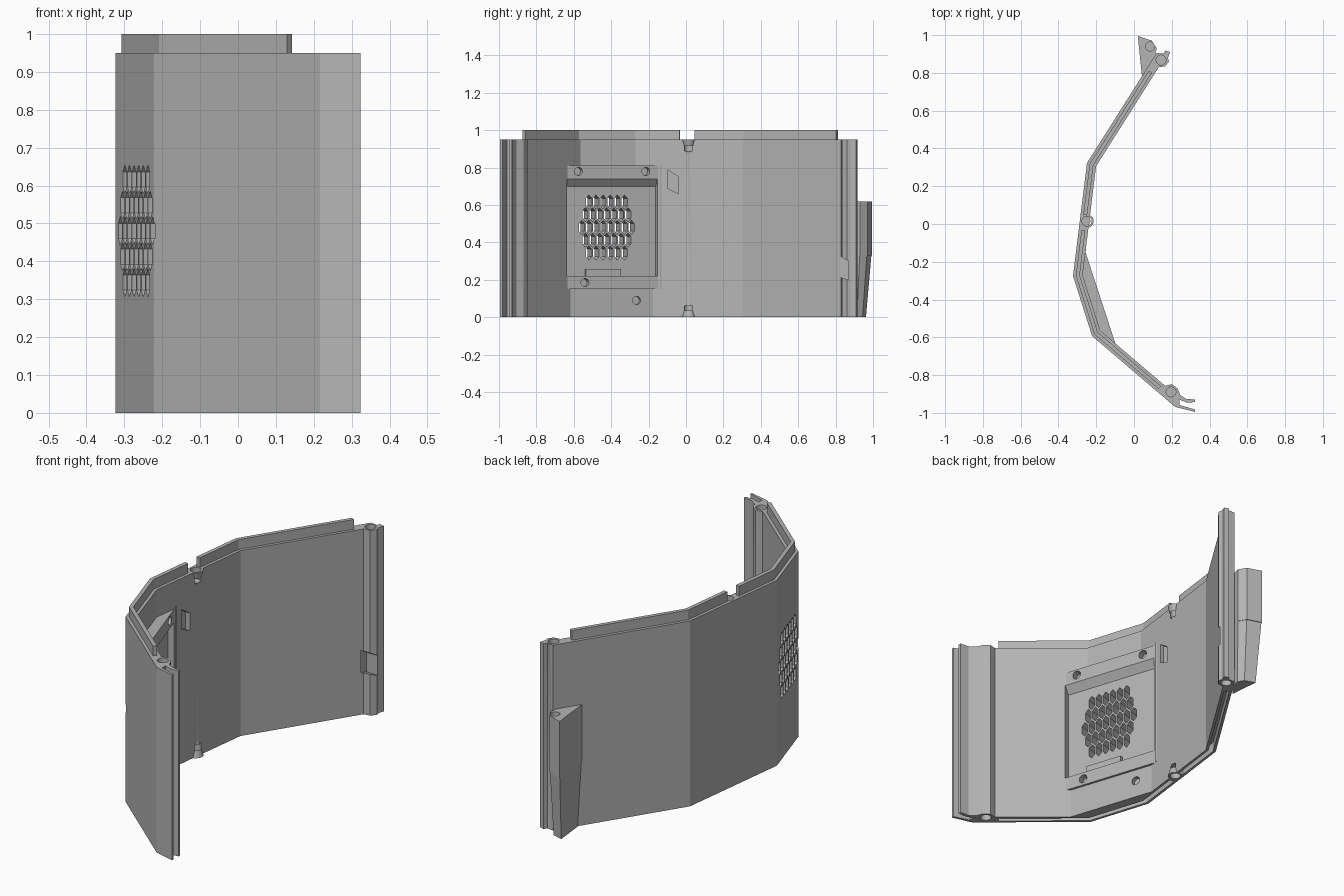
import bpy, bmesh, math
from mathutils import Matrix, Vector

cube = bpy.data.objects.get("Cube")
if cube:
    bpy.data.objects.remove(cube, do_unlink=True)

grey = bpy.data.materials.new("warm_grey")
grey.use_nodes = True
grey.diffuse_color = (0.46, 0.46, 0.46, 1)
grey.node_tree.nodes["Principled BSDF"].inputs["Base Color"].default_value = grey.diffuse_color


def frame(ax, ay, az, origin=(0, 0, 0)):
    m = Matrix((ax, ay, az)).transposed().to_4x4()
    m.translation = Vector(origin)
    return m


def prism(bm, pts, h0, h1, m=Matrix(), scale=1):
    """Extrude a flat outline between two heights of a local frame."""
    rings = [[bm.verts.new(m @ Vector((x * k, y * k, h))) for x, y in pts]
             for h, k in ((h0, scale), (h1, 1))]
    bm.faces.new(rings[0][::-1])
    bm.faces.new(rings[1])
    n = len(pts)
    for i in range(n):
        j = (i + 1) % n
        bm.faces.new((rings[0][i], rings[0][j], rings[1][j], rings[1][i]))


def make(name, bm):
    bmesh.ops.recalc_face_normals(bm, faces=bm.faces[:])
    mesh = bpy.data.meshes.new(name)
    bm.to_mesh(mesh)
    bm.free()
    mesh.materials.append(grey)
    ob = bpy.data.objects.new(name, mesh)
    bpy.context.scene.collection.objects.link(ob)
    return ob


def solid(name, *args, **kw):
    bm = bmesh.new()
    prism(bm, *args, **kw)
    return make(name, bm)


def combine(ob, other, operation):
    """Apply a boolean and drop the helper."""
    mod = ob.modifiers.new("cut", 'BOOLEAN')
    mod.operation, mod.solver, mod.object = operation, 'EXACT', other
    bpy.context.view_layer.update()
    result = bpy.data.meshes.new_from_object(
        ob.evaluated_get(bpy.context.evaluated_depsgraph_get()))
    ob.modifiers.clear()
    ob.data = result
    bpy.data.objects.remove(other, do_unlink=True)


def circle(r, cx=0, cy=0, n=24):
    return [(cx + r * math.cos(math.tau * i / n), cy + r * math.sin(math.tau * i / n))
            for i in range(n)]


def offset(path, d):
    """Shift an open path inward with mitred corners."""
    pts = [Vector(p) for p in path]
    normals = [Vector((b.y - a.y, a.x - b.x)).normalized() for a, b in zip(pts, pts[1:])]
    out = []
    for i, p in enumerate(pts):
        a, b = normals[max(i - 1, 0)], normals[min(i, len(normals) - 1)]
        out.append(tuple(p + (a + b) * d / (1 + a.dot(b))))
    return out


def strip(path, d0, d1):
    return offset(path, d0) + offset(path, d1)[::-1]


# Main folded wall with a forked front end and a hooked back end
TOP = 0.95
bends = [(-0.222, -0.593), (-0.323, -0.275), (-0.249, 0.323)]
outer = [(0.217, -0.968)] + bends + [(0.12, 0.906)]
hook = [(0.155, 0.9), (0.165, 0.918), (0.19, 0.91), (0.18, 0.88), (0.185, 0.86),
        (0.165, 0.835), (0.131, 0.83)]
fork = [(0.165, -0.857), (0.2, -0.848), (0.23, -0.87), (0.245, -0.905), (0.275, -0.925),
        (0.323, -0.93), (0.323, -0.943), (0.28, -0.945), (0.24, -0.93), (0.24, -0.958),
        (0.323, -0.982), (0.323, -0.995)]
inner = offset(outer, 0.05)[1:-1][::-1]
wall = solid("folded_wall", outer + hook + inner + fork, 0, TOP)

# Vent panel filling the inside of the bend
U, N, Z = Vector((-0.311, 0.95, 0)), Vector((0.95, 0.311, 0)), Vector((0, 0, 1))
centre = Vector((-0.178, -0.39, 0))
backing = offset(bends, 0.02)[:2]


def along(u, n=0):
    return tuple((centre + U * u + N * n).xy)


panel = [along(-0.265), along(0.265), along(0.265, -0.02), backing[1], backing[0],
         along(-0.265, -0.02)]
combine(wall, solid("panel", panel, 0.15, 0.81), 'UNION')
lower = [along(-0.245, -0.012), along(0.245, -0.012), backing[1], backing[0]]
combine(wall, solid("panel_foot", lower, 0, 0.16), 'UNION')

# Tapered screw bosses on both rims
screws = [(0.196, -0.889), (-0.25, 0.015), (0.143, 0.868)]
for x, y in screws:
    for z, s in ((TOP, 1), (0, -1)):
        m = Matrix.Translation((x, y, z))
        combine(wall, solid("boss", circle(0.036), -0.09 * s, 0, m, scale=0.3), 'UNION')

# Panel recess with a sloped top
side = frame(N, Z, U, centre)
combine(wall, solid("recess", [(0.05, 0.22), (-0.03, 0.22), (-0.03, 0.7), (0, 0.74), (0.05, 0.74)],
                    -0.26, 0.25, side), 'DIFFERENCE')

# Vent, screw holes, wall pockets and the groove underneath
holes = bmesh.new()
face = frame(U, Z, N, centre)
for row, count in enumerate((6, 7, 8, 7, 6)):
    for i in range(count):
        u = -0.026 + (i - (count - 1) / 2) * 0.04
        z = 0.48 + (row - 2) * 0.068
        cell = [(0, 0.038), (0.016, 0.02), (0.016, -0.02), (0, -0.038), (-0.016, -0.02), (-0.016, 0.02)]
        prism(holes, [(u + a, z + b) for a, b in cell], -0.16, 0.03, face)
for y, z in ((-0.575, 0.78), (-0.215, 0.78), (-0.54, 0.185), (-0.26, 0.09)):
    prism(holes, circle(0.022, (y + 0.39) / 0.95, z), -0.035, 0.03, face)
for x, y in screws:
    prism(holes, circle(0.026, x, y), TOP - 0.06, TOP + 0.02)
    prism(holes, circle(0.026, x, y), -0.02, 0.06)
across = frame(Vector((0, 1, 0)), Z, Vector((1, 0, 0)))
prism(holes, [(-0.1, 0.79), (-0.04, 0.75), (-0.04, 0.66), (-0.1, 0.69)], -0.27, -0.15, across)
prism(holes, [(0.82, 0.33), (0.868, 0.3), (0.868, 0.2), (0.82, 0.215)], 0.12, 0.25, across)
tongues = [[(0.12, -0.885)] + bends[:2] + [(-0.293, -0.03)],
           [(-0.283, 0.05), bends[2], (0.066, 0.82)]]
for path in tongues:
    prism(holes, strip(path, 0.013, 0.037), -0.02, 0.05)
combine(wall, make("holes", holes), 'DIFFERENCE')

# Raised tongues along the top rim
parts = [wall]
for name, path in zip(("front_tongue", "back_tongue"), tongues):
    parts.append(solid(name, strip(path, 0.015, 0.035), TOP - 0.01, 1.0))

# Ledge in the recess and rib beside the panel
parts.append(solid("recess_ledge", [(-0.035, 0.215), (-0.035, 0.257), (-0.012, 0.257), (-0.012, 0.215)],
                   -0.147, 0.05, side))
parts.append(solid("panel_rib", [(-0.03, 0.15), (-0.03, 0.82), (0.008, 0.82), (0.008, 0.15)],
                   0.262, 0.28, side))

# Tapered bracket on the back end
section = [(-0.055, 0.125), (0.02, 0.1), (0.045, 0.06), (0.03, -0.01), (-0.033, -0.087)]
origin = Matrix.Translation((0.075, 0.87, 0))
bracket = solid("bracket", section, 0.33, 0.62, origin)
combine(bracket, solid("bracket_hole", circle(0.024, 0.085, 0.94), 0.57, 0.64), 'DIFFERENCE')
taper = solid("bracket_taper", [(x * 0.97, y * 0.97) for x, y in section], 0, 0.331, origin, scale=0.76)
parts += [bracket, taper]

# Smooth the round holes, keep the folds crisp
bpy.ops.object.select_all(action='DESELECT')
for ob in parts:
    ob.select_set(True)
bpy.context.view_layer.objects.active = wall
bpy.ops.object.shade_smooth_by_angle(angle=math.radians(20))
